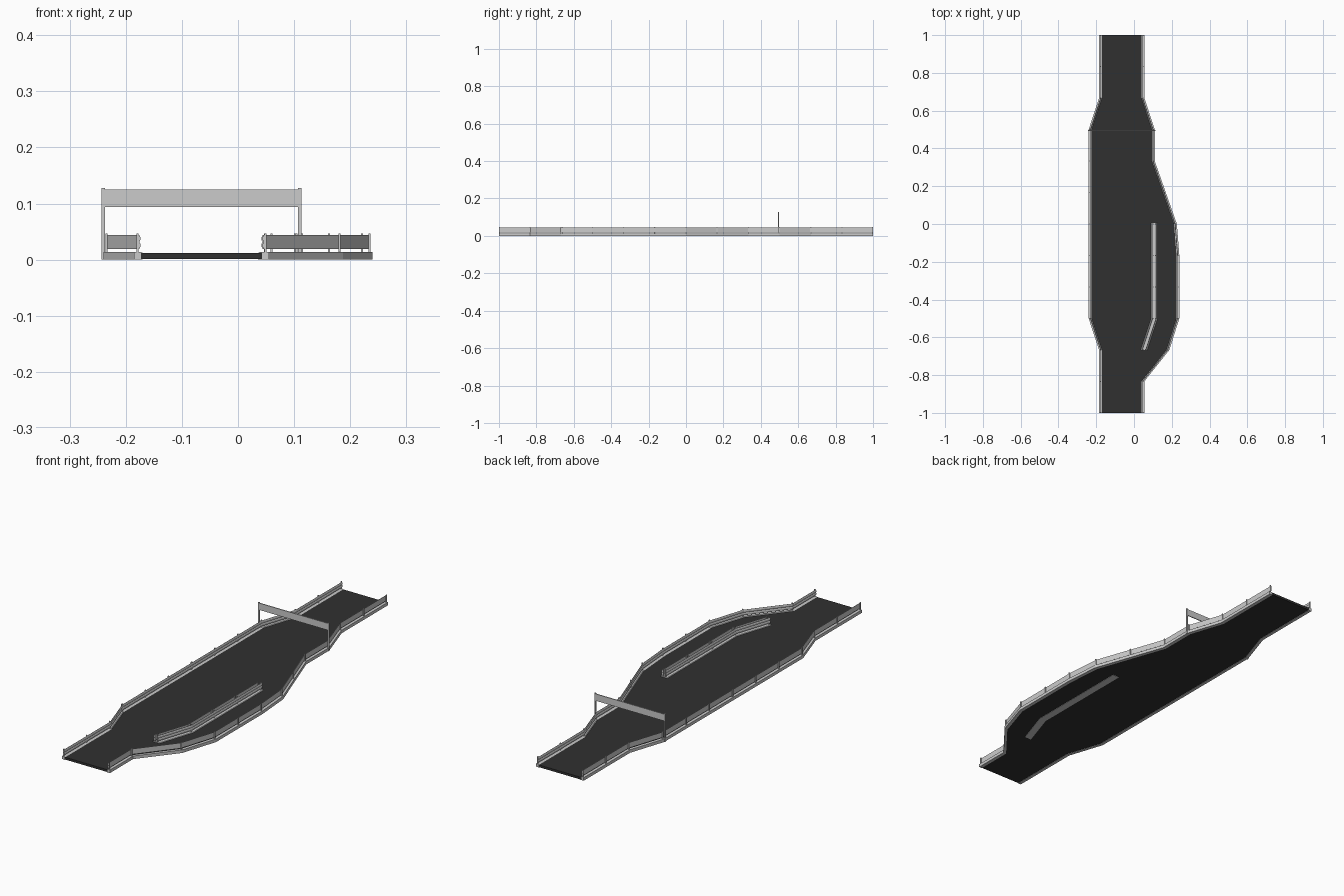
import bpy, bmesh

if "Cube" in bpy.data.objects:
    bpy.data.objects.remove(bpy.data.objects["Cube"])

STEP = 1 / 6
# outer edges of the deck, front to back
LEFT = [(-.185, -1), (-.185, -.667), (-.24, -.5), (-.24, .5), (-.185, .667), (-.185, 1)]
RIGHT = [(.055, -1), (.055, -.833), (.187, -.667), (.24, -.5), (.24, -.167),
         (.227, 0), (.11, .333), (.11, .5), (.055, .667), (.055, 1)]
MEDIAN = [(.053, -.667), (.108, -.5), (.108, .005)]


def material(name, c):
    m = bpy.data.materials.new(name)
    m.diffuse_color = (*c, 1)
    m.use_nodes = True
    m.node_tree.nodes["Principled BSDF"].inputs["Base Color"].default_value = m.diffuse_color
    return m


def make(name, bm, mat=None):
    bmesh.ops.recalc_face_normals(bm, faces=bm.faces)
    me = bpy.data.meshes.new(name)
    bm.to_mesh(me)
    bm.free()
    ob = bpy.data.objects.new(name, me)
    bpy.context.collection.objects.link(ob)
    if mat:
        me.materials.append(mat)
    return ob


def shift(path, d):
    return [(x + d, y) for x, y in path]


def sweep(name, path, profile, mat=None):
    """Closed (dx, z) profile carried along an x, y path."""
    bm = bmesh.new()
    rings = [[bm.verts.new((x + dx, y, z)) for dx, z in profile] for x, y in path]
    n = len(profile)
    for a, b in zip(rings, rings[1:]):
        for i in range(n):
            bm.faces.new((a[i], a[(i + 1) % n], b[(i + 1) % n], b[i]))
    bm.faces.new(rings[0])
    bm.faces.new(rings[-1])
    return make(name, bm, mat)


def add_box(bm, x0, x1, y0, y1, z0, z1):
    vs = bmesh.ops.create_cube(bm, size=1)['verts']
    for v in vs:
        v.co = (x1 if v.co.x > 0 else x0, y1 if v.co.y > 0 else y0, z1 if v.co.z > 0 else z0)


def x_at(path, y):
    for (xa, ya), (xb, yb) in zip(path, path[1:]):
        if ya <= y <= yb:
            return xa + (xb - xa) * (y - ya) / (yb - ya)


def guard_rail(name, path, side):
    # corrugated beam, facing the traffic, with posts behind it
    beam = [(0, .019), (-.002, .023), (-.002, .028), (0, .0315), (-.002, .035), (-.002, .040),
            (0, .044), (.0015, .044), (.0015, .019)]
    sweep(name + "_beam", path, [(dx * side, z) for dx, z in beam])
    bm = bmesh.new()
    y0, y1 = path[0][1], path[-1][1]
    for i in range(round((y1 - y0) / STEP) + 1):
        y = min(max(y0 + i * STEP, y0 + .003), y1 - .003)
        x = x_at(path, y) + .003 * side
        add_box(bm, x - .0018, x + .0018, y - .003, y + .003, .012, .047)
    make(name + "_posts", bm)


asphalt = material("asphalt", (.03, .03, .03))

# road deck between the two kerbs
bm = bmesh.new()
outline = shift(LEFT, .012) + shift(RIGHT, -.012)[::-1]
face = bm.faces.new([bm.verts.new((x, y, .0015)) for x, y in outline])
top = bmesh.ops.extrude_face_region(bm, geom=[face])['geom']
for v in top:
    if isinstance(v, bmesh.types.BMVert):
        v.co.z = .012
bmesh.ops.triangulate(bm, faces=[f for f in bm.faces if len(f.verts) > 4])
make("road_deck", bm, asphalt)

# kerbs and guard rails along both edges
for name, path, s in (("left", LEFT, -1), ("right", RIGHT, 1)):
    kerb = [(0, 0), (0, .014), (-.012, .014), (-.015, .012), (-.015, 0)]
    sweep(name + "_kerb", path, [(dx * s, z) for dx, z in kerb])
    guard_rail(name + "_rail", shift(path, -.009 * s), s)

# median island with two back to back rails
sweep("median_island", MEDIAN,
      [(-.017, 0), (.017, 0), (.017, .012), (.015, .014), (-.015, .014), (-.017, .012)])
guard_rail("median_left_rail", shift(MEDIAN, -.009), 1)
guard_rail("median_right_rail", shift(MEDIAN, .009), -1)

# sign gantry across the road
bm = bmesh.new()
for x in (-.24, .11):
    add_box(bm, x - .003, x + .003, .492, .498, .0, .128)
make("gantry_posts", bm)
bm = bmesh.new()
add_box(bm, -.238, .108, .493, .497, .094, .125)
make("gantry_beam", bm)
